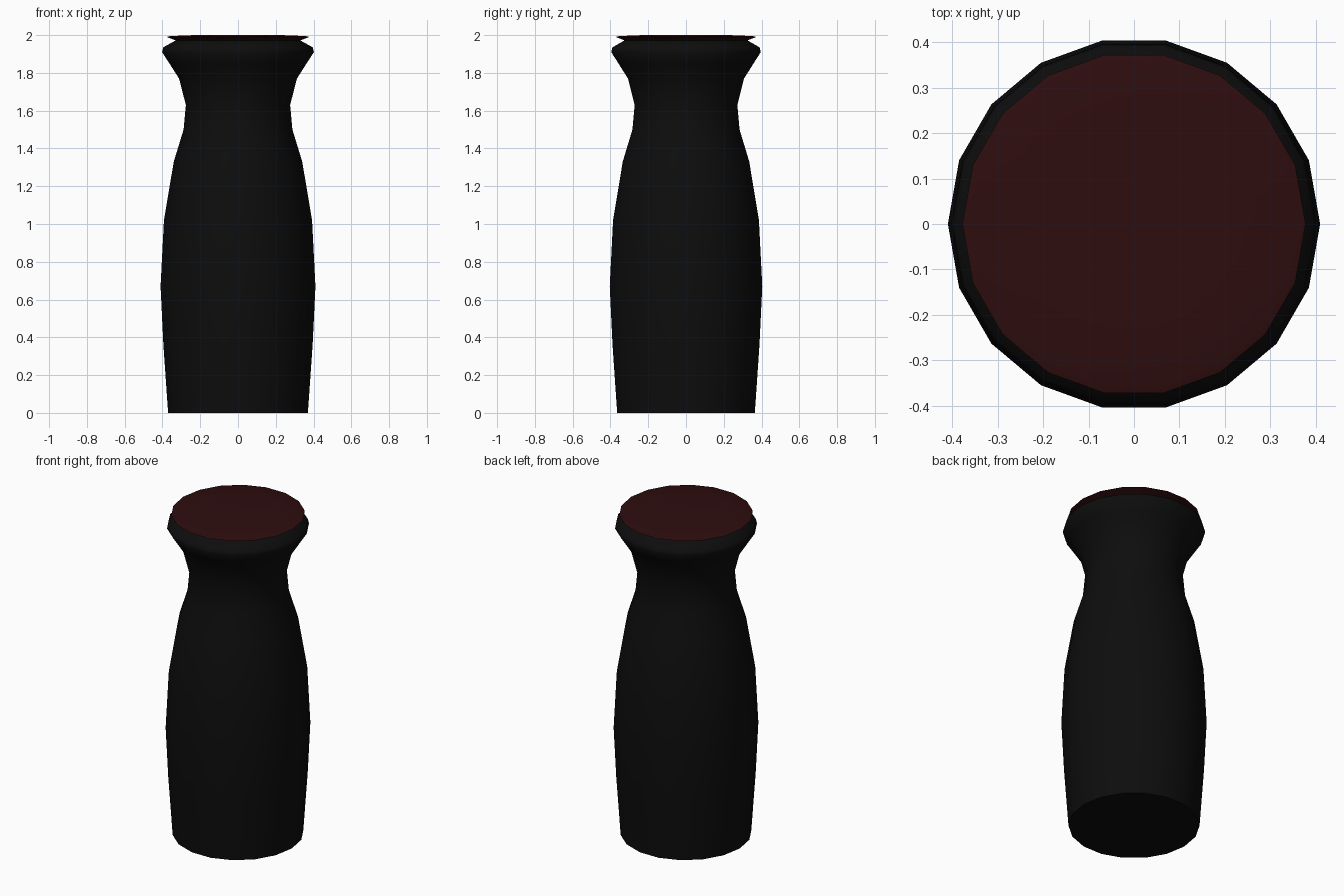
import bpy, bmesh, math

if "Cube" in bpy.data.objects:
    bpy.data.objects.remove(bpy.data.objects["Cube"])

SIDES = 18


def material(name, rgb):
    m = bpy.data.materials.new(name)
    m.diffuse_color = (*rgb, 1)
    m.use_nodes = True
    m.node_tree.nodes["Principled BSDF"].inputs["Base Color"].default_value = m.diffuse_color
    return m


def lathe(name, profile, mat, cap_bottom=True, cap_top=True):
    """Revolve (radius, height) points around z."""
    bm = bmesh.new()
    rings = []
    for r, z in profile:
        rings.append([bm.verts.new((r * math.cos(a), r * math.sin(a), z))
                      for a in (2 * math.pi * i / SIDES for i in range(SIDES))])
    for low, high in zip(rings, rings[1:]):
        for i in range(SIDES):
            j = (i + 1) % SIDES
            bm.faces.new((low[i], low[j], high[j], high[i]))
    if cap_bottom:
        bm.faces.new(rings[0][::-1])
    if cap_top:
        bm.faces.new(rings[-1])
    mesh = bpy.data.meshes.new(name)
    bm.to_mesh(mesh)
    bm.free()
    mesh.materials.append(mat)
    ob = bpy.data.objects.new(name, mesh)
    bpy.context.collection.objects.link(ob)
    bpy.context.view_layer.objects.active = ob
    ob.select_set(True)
    bpy.ops.object.shade_smooth_by_angle(angle=math.radians(50))
    ob.select_set(False)
    return ob


black = material("black", (0.004, 0.004, 0.004))
dark_red = material("dark red", (0.027, 0.004, 0.0045))

# Bottle body with narrow neck and flared lip
lathe("bottle_body", [
    (0.37, 0), (0.395, 0.36), (0.41, 0.67), (0.392, 1.02), (0.34, 1.33),
    (0.288, 1.5), (0.276, 1.63), (0.312, 1.77), (0.363, 1.85),
    (0.402, 1.91), (0.396, 1.935), (0.33, 1.972)], black, cap_top=False)

# Thin lid flaring out of the groove
lathe("lid", [(0.33, 1.972), (0.378, 1.99), (0.36, 1.995), (0.23, 2.0)],
      dark_red, cap_bottom=False)
